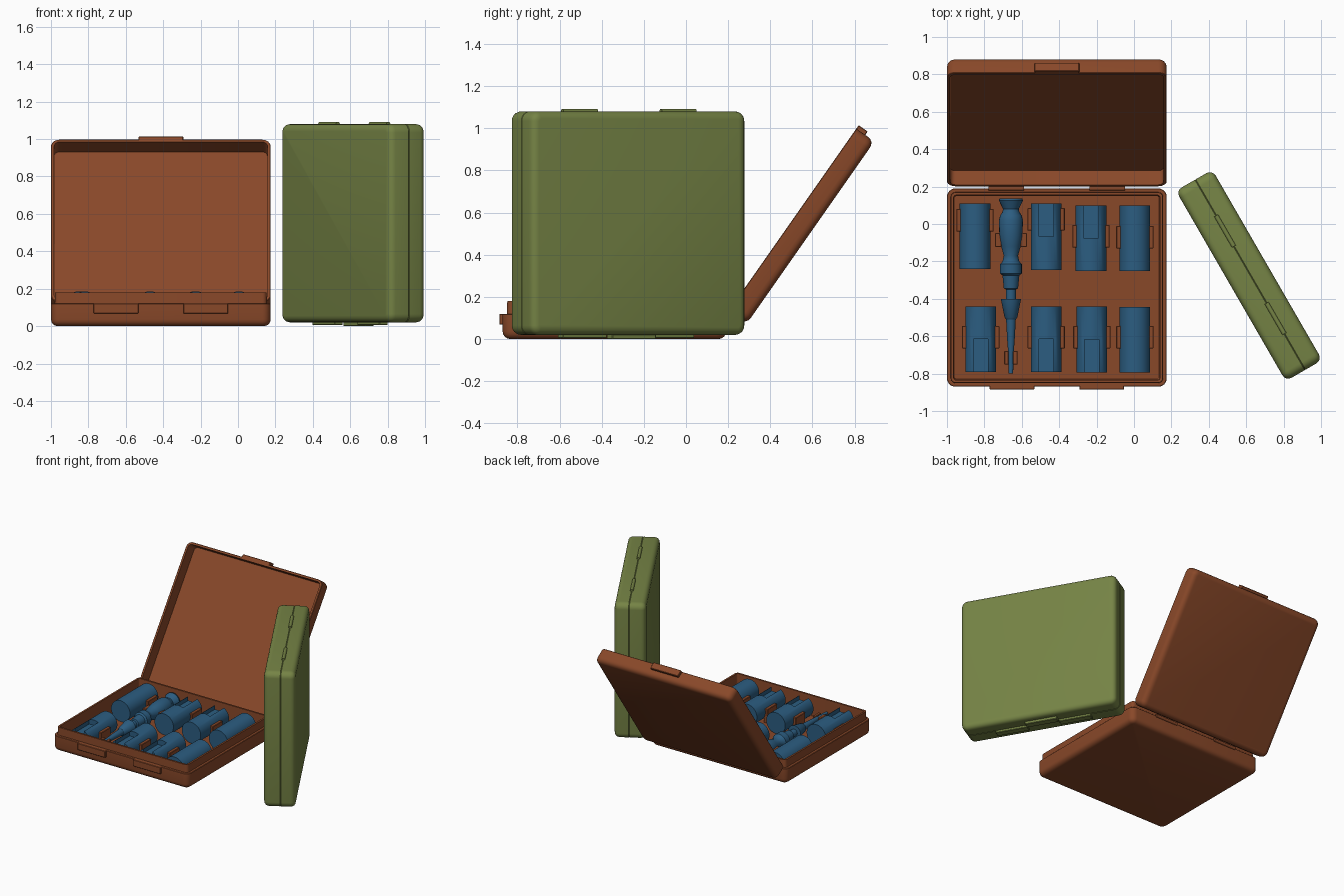
import bpy, bmesh, math
from mathutils import Matrix, Vector

if "Cube" in bpy.data.objects:
    bpy.data.objects.remove(bpy.data.objects["Cube"])

T = Matrix.Translation
HX, HY = 0.5875, 0.53          # half width and half depth of a case
R = 0.045                      # corner radius


def material(name, rgb):
    m = bpy.data.materials.new(name)
    m.diffuse_color = (*rgb, 1)
    m.use_nodes = True
    m.node_tree.nodes["Principled BSDF"].inputs["Base Color"].default_value = m.diffuse_color
    return m


BROWN = material("brown_plastic", (0.25, 0.065, 0.022))
GREEN = material("green_plastic", (0.18, 0.23, 0.06))
BLUE = material("blue_metal", (0.025, 0.11, 0.22))


def finish(name, bm, mat, matrix=Matrix()):
    bmesh.ops.recalc_face_normals(bm, faces=bm.faces)
    me = bpy.data.meshes.new(name)
    bm.to_mesh(me)
    bm.free()
    me.transform(matrix)
    ob = bpy.data.objects.new(name, me)
    bpy.context.collection.objects.link(ob)
    me.materials.append(mat)
    bpy.ops.object.select_all(action='DESELECT')
    ob.select_set(True)
    bpy.context.view_layer.objects.active = ob
    bpy.ops.object.shade_smooth_by_angle(angle=math.radians(35))
    return ob


def loft(bm, loops):
    """Skin a stack of closed loops and cap both ends."""
    rings = [[bm.verts.new(p) for p in loop] for loop in loops]
    for a, b in zip(rings, rings[1:]):
        for i in range(len(a)):
            j = (i + 1) % len(a)
            bm.faces.new((a[i], a[j], b[j], b[i]))
    bm.faces.new(rings[0][::-1])
    bm.faces.new(rings[-1])


def rounded_rect(inset, z):
    r = max(R - inset, 0.012)
    pts = []
    for k, (sx, sy) in enumerate(((1, 1), (-1, 1), (-1, -1), (1, -1))):
        for s in range(7):
            a = math.pi / 2 * (k + s / 6)
            pts.append((sx * (HX - inset - r) + r * math.cos(a),
                        sy * (HY - inset - r) + r * math.sin(a) - HY, z))
    return pts


def box(name, lo, hi, mat, matrix=Matrix(), bevel=0.003):
    bm = bmesh.new()
    lo, hi = Vector(lo), Vector(hi)
    d = hi - lo
    bmesh.ops.create_cube(bm, size=1, matrix=T((lo + hi) / 2) @ Matrix.Diagonal((*d, 1)))
    bmesh.ops.bevel(bm, geom=bm.edges[:], offset=bevel, segments=1, affect='EDGES')
    return finish(name, bm, mat, matrix)


EDGE = [(0.036, 0), (0.022, 0.003), (0.010, 0.011), (0.003, 0.022), (0, 0.036)]


def case(prefix, mat, base_m, lid_m):
    # bottom tray with a raised inner lip
    bm = bmesh.new()
    tray = EDGE + [(0, 0.117), (0.003, 0.12), (0.02, 0.12), (0.022, 0.18), (0.036, 0.18), (0.04, 0.022)]
    loft(bm, [rounded_rect(i, z) for i, z in tray])
    finish(prefix + "_base", bm, mat, base_m)
    # lid, modelled closed on top of the tray
    bm = bmesh.new()
    cover = EDGE + [(0, 0.102), (0.003, 0.105), (0.017, 0.105), (0.018, 0.014)]
    loft(bm, [rounded_rect(i, 0.225 - z) for i, z in cover])
    finish(prefix + "_lid", bm, mat, lid_m)
    # front latch parts
    for i, x in enumerate((-0.24, 0.24)):
        box(f"{prefix}_latch_tab_{i}", (x - 0.12, -1.075, 0.068), (x + 0.12, -1.05, 0.12), mat, base_m)
    box(prefix + "_lid_catch", (-0.12, -1.08, 0.12), (0.12, -1.05, 0.172), mat, lid_m)
    # rear hinge barrels
    for i, x in enumerate((-0.27, 0.27)):
        bm = bmesh.new()
        bmesh.ops.create_cone(bm, cap_ends=True, segments=16, radius1=0.012, radius2=0.012, depth=0.19,
                              matrix=T((x, 0, 0.12)) @ Matrix.Rotation(math.pi / 2, 4, 'Y'))
        finish(f"{prefix}_hinge_{i}", bm, mat, base_m)


# open case lying down
case("open_case", BROWN, T((-0.4125, 0.19, 0)),
     T((-0.4125, 0.2, 0.13)) @ Matrix.Rotation(math.radians(-125), 4, 'X') @ T((0, 0, -0.12)))

# closed case standing on its latch edge, turned 60 degrees
c, s = math.cos(math.radians(30)), 0.5
stand = Matrix(((-s, 0, c, 0.615 - 0.1125 * c), (c, 0, s, -0.275 - 0.1125 * s),
                (0, 1, 0, 1.08), (0, 0, 0, 1)))
case("closed_case", GREEN, stand, stand)


def section(y, cx, notched):
    """Round socket section, optionally with a groove along the top."""
    r, w, n = 0.082, 0.039, 32
    top = math.acos(w / r)
    a0 = math.pi - top
    a1 = 2 * math.pi + top
    pts = [(r * math.cos(a0 + (a1 - a0) * i / n), r * math.sin(a0 + (a1 - a0) * i / n)) for i in range(n + 1)]
    if notched:
        pts += [(w, 0.04), (0, 0.04), (-w, 0.04)]
    else:
        pts += [(r * math.cos(top + (a0 - top) * k / 4), r * math.sin(top + (a0 - top) * k / 4)) for k in (1, 2, 3)]
    return [(cx + x, y, 0.104 + z) for x, z in pts]


# sockets: x, y start, y end, groove end (-1 front, 1 back, 0 none), holder centre y
SOCKETS = [(-0.85, -0.24, 0.11, 0, 0.02), (-0.47, -0.245, 0.11, 1, 0.025),
           (-0.23, -0.25, 0.10, 1, -0.065), (0.005, -0.25, 0.10, 0, -0.07),
           (-0.82, -0.79, -0.44, -1, -0.605), (-0.47, -0.79, -0.44, -1, -0.605),
           (-0.225, -0.795, -0.44, -1, -0.605), (0.005, -0.795, -0.445, 0, -0.605)]
for i, (x, y0, y1, g, hy) in enumerate(SOCKETS):
    bm = bmesh.new()
    mid = (y0 + y1) / 2
    loft(bm, [section(y0, x, g < 0), section(mid, x, g < 0), section(mid, x, g > 0), section(y1, x, g > 0)]
         if g else [section(y0, x, False), section(y1, x, False)])
    finish(f"socket_{i}", bm, BLUE)
    # pair of clip posts holding the socket
    for side in (-1, 1):
        xs = sorted((x + side * 0.068, x + side * 0.1))
        box(f"socket_clip_{i}_{side}", (xs[0], hy - 0.06, 0.02), (xs[1], hy + 0.06, 0.13), BROWN)

# screwdriver, turned profile of (y, radius)
PROFILE = [(0.135, 0.062), (0.125, 0.064), (0.08, 0.042), (0.065, 0.045), (0.045, 0.058), (0.02, 0.064),
           (-0.06, 0.062), (-0.12, 0.052), (-0.17, 0.038), (-0.20, 0.045), (-0.215, 0.058), (-0.265, 0.058),
           (-0.275, 0.045), (-0.345, 0.038), (-0.35, 0.027), (-0.40, 0.027), (-0.402, 0.054), (-0.50, 0.034),
           (-0.51, 0.026), (-0.62, 0.020), (-0.70, 0.014), (-0.80, 0.012)]
bm = bmesh.new()
loft(bm, [[(-0.658 + r * math.cos(k * math.pi / 12), y, 0.095 + r * math.sin(k * math.pi / 12))
           for k in range(24)] for y, r in PROFILE])
finish("screwdriver", bm, BLUE)
for side in (-1, 1):
    for n, y, a, b in (("handle", -0.085, 0.05, 0.085), ("shaft", -0.715, 0.012, 0.036)):
        xs = sorted((-0.658 + side * a, -0.658 + side * b))
        box(f"screwdriver_{n}_clip_{side}", (xs[0], y - 0.037, 0.02), (xs[1], y + 0.037, 0.11), BROWN)
